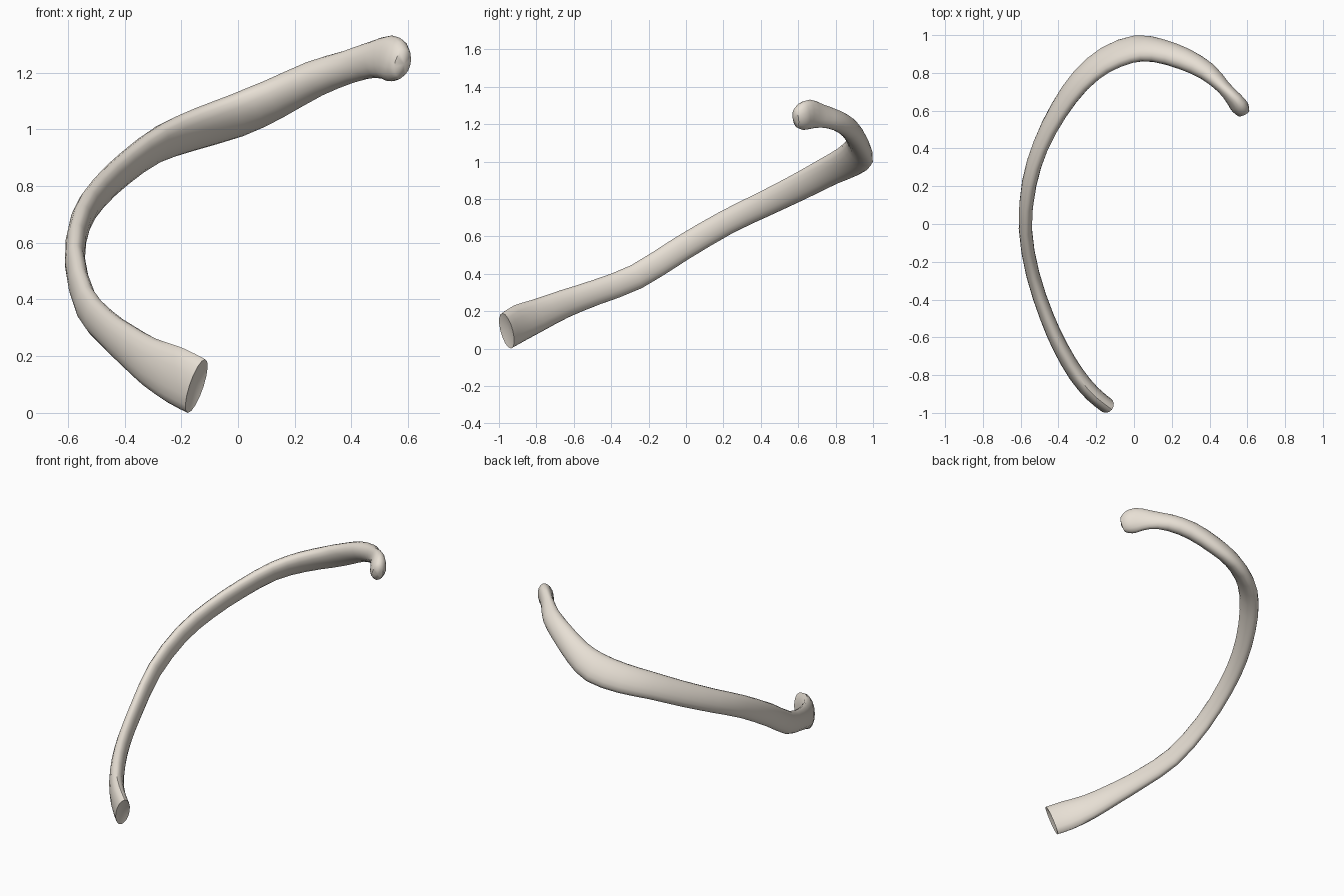
import bpy, bmesh, math
from mathutils import Vector

if "Cube" in bpy.data.objects:
    bpy.data.objects.remove(bpy.data.objects["Cube"])

# Stations along the bone: x, y, z, half height, half thickness, inward tilt (degrees)
STATIONS = [
    (-.145, -.955, .10, .102, .042, 0),
    (-.22, -.893, .138, .103, .043, 0),
    (-.305, -.79, .182, .090, .043, 0),
    (-.39, -.645, .245, .076, .041, 0),
    (-.463, -.48, .305, .068, .038, 0),
    (-.535, -.26, .39, .068, .036, 0),
    (-.574, -.02, .54, .068, .035, 3),
    (-.553, .22, .68, .067, .038, 12),
    (-.492, .42, .777, .070, .039, 20),
    (-.397, .605, .868, .076, .041, 28),
    (-.28, .765, .952, .083, .044, 35),
    (-.15, .872, 1.005, .091, .048, 38),
    (0, .93, 1.055, .094, .050, 40),
    (.13, .922, 1.113, .080, .052, 40),
    (.27, .876, 1.183, .068, .053, 38),
    (.39, .81, 1.225, .060, .048, 25),
    (.475, .728, 1.25, .064, .037, 5),
    (.532, .663, 1.257, .080, .042, -8),
    (.563, .622, 1.245, .074, .046, -10),
    (.582, .590, 1.237, .050, .032, -10),
]
SIDES, STEPS = 16, 2


def spline(p0, p1, p2, p3, t):
    """Catmull-Rom blend of whole stations."""
    return [.5 * (2 * b + (c - a) * t + (2 * a - 5 * b + 4 * c - d) * t * t
                  + (3 * b - a - 3 * c + d) * t ** 3)
            for a, b, c, d in zip(p0, p1, p2, p3)]


path = []
last = len(STATIONS) - 1
for i in range(last):
    quad = [STATIONS[min(max(i + k, 0), last)] for k in (-1, 0, 1, 2)]
    path += [spline(*quad, s / STEPS) for s in range(STEPS)]
path.append(STATIONS[-1])

# Loft flattened oval sections along the path
bm = bmesh.new()
rings = []
centres = [Vector(p[:3]) for p in path]
for i, (c, p) in enumerate(zip(centres, path)):
    tangent = (centres[min(i + 1, len(path) - 1)] - centres[max(i - 1, 0)]).normalized()
    inward = tangent.cross(Vector((0, 0, 1))).normalized()
    up = inward.cross(tangent)
    h, t, a = p[3], p[4], math.radians(p[5])
    tall = up * math.cos(a) + inward * math.sin(a)
    wide = inward * math.cos(a) - up * math.sin(a)
    ring = []
    for k in range(SIDES):
        w = 2 * math.pi * k / SIDES
        ring.append(bm.verts.new(c + tall * h * math.cos(w) + wide * t * math.sin(w)))
    rings.append(ring)
for r, s in zip(rings, rings[1:]):
    for k in range(SIDES):
        n = (k + 1) % SIDES
        bm.faces.new((r[k], r[n], s[n], s[k]))

# Shallow hollow at the front end, rounded tip on the head
for ring, offset in ((rings[0], Vector((-.012, .012, .006))),
                     (rings[-1], Vector((.006, -.009, -.002)))):
    centre = sum((v.co for v in ring), Vector()) / SIDES
    tip = bm.verts.new(centre + offset)
    for k in range(SIDES):
        bm.faces.new((ring[k], ring[(k + 1) % SIDES], tip))
bmesh.ops.recalc_face_normals(bm, faces=bm.faces)

# Settle on the ground and centre
lo = [min(v.co[k] for v in bm.verts) for k in range(3)]
hi = [max(v.co[k] for v in bm.verts) for k in range(3)]
shift = Vector((-(lo[0] + hi[0]) / 2, -(lo[1] + hi[1]) / 2, -lo[2]))
bmesh.ops.translate(bm, verts=bm.verts, vec=shift)

mesh = bpy.data.meshes.new("rib_bone")
bm.to_mesh(mesh)
bm.free()
rib = bpy.data.objects.new("rib_bone", mesh)
bpy.context.collection.objects.link(rib)

# Bone colour
bone = bpy.data.materials.new("bone")
bone.diffuse_color = (.80, .74, .66, 1)
bone.use_nodes = True
bone.node_tree.nodes["Principled BSDF"].inputs["Base Color"].default_value = bone.diffuse_color
mesh.materials.append(bone)

bpy.context.view_layer.objects.active = rib
rib.select_set(True)
bpy.ops.object.shade_smooth_by_angle(angle=math.radians(45))
